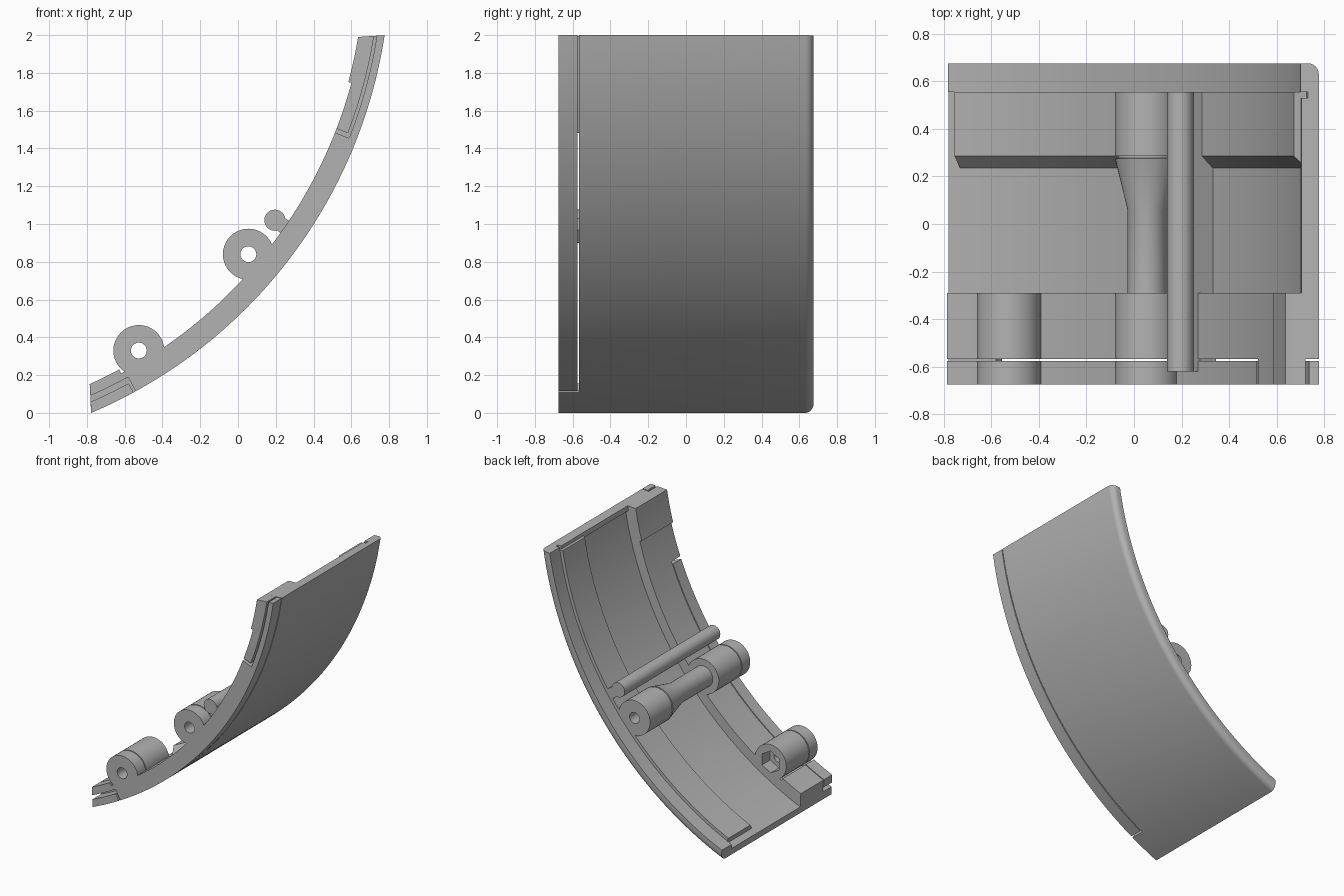
import bpy, bmesh, math

if "Cube" in bpy.data.objects:
    bpy.data.objects.remove(bpy.data.objects["Cube"])

# One plain grey material
grey = bpy.data.materials.new("plain grey")
grey.use_nodes = True
colour = (0.45, 0.45, 0.45, 1)
grey.diffuse_color = colour
grey.node_tree.nodes["Principled BSDF"].inputs["Base Color"].default_value = colour

# Curved shell: axis position, outer radius, end angles in degrees
CX, CZ, R = -1.794, 2.393, 2.6
LOW, HIGH = -67.0, -8.7
FRONT, BACK = -0.675, 0.675
SLIT_F, SLIT_B = -0.575, -0.567   # thin gap behind the front strip
STEP = -0.29                      # back edge of the thick front band
INNER = 2.48


def finish(name, bm):
    bmesh.ops.recalc_face_normals(bm, faces=bm.faces)
    mesh = bpy.data.meshes.new(name)
    bm.to_mesh(mesh)
    bm.free()
    obj = bpy.data.objects.new(name, mesh)
    bpy.context.collection.objects.link(obj)
    mesh.materials.append(grey)
    bpy.ops.object.select_all(action='DESELECT')
    obj.select_set(True)
    bpy.context.view_layer.objects.active = obj
    bpy.ops.object.shade_smooth_by_angle(angle=math.radians(30))
    return obj


def bridge(bm, rings, closed):
    pairs = list(zip(rings, rings[1:] + rings[:1])) if closed else zip(rings, rings[1:])
    for a, b in pairs:
        for i in range(len(a)):
            j = (i + 1) % len(a)
            bm.faces.new((a[i], a[j], b[j], b[i]))


def arc_solid(name, profile, start=LOW, end=HIGH):
    """Sweep a closed (radius, y) profile about the shell axis."""
    bm = bmesh.new()
    steps = max(2, int(abs(end - start)))
    rings = []
    for i in range(steps + 1):
        ring = []
        for r, y in profile:
            a0 = start + (8.7 * (R - r) if start == LOW else 0)
            a1 = end - (5.2 * (R - r) if end == HIGH else 0)
            a = math.radians(a0 + (a1 - a0) * i / steps)
            ring.append(bm.verts.new((CX + r * math.cos(a), y, CZ + r * math.sin(a))))
        rings.append(ring)
    bridge(bm, rings, False)
    bm.faces.new(rings[0])
    bm.faces.new(rings[-1])
    return finish(name, bm)


def slab(name, r0, r1, y0, y1, start=LOW, end=HIGH):
    return arc_solid(name, [(r0, y0), (r1, y0), (r1, y1), (r0, y1)], start, end)


def lathe(name, x, z, profile, sides=40):
    """Spin a closed (radius, y) profile about a y-parallel axis."""
    bm = bmesh.new()
    rings = []
    for i in range(sides):
        a = 2 * math.pi * i / sides
        rings.append([bm.verts.new((x + r * math.cos(a), y, z + r * math.sin(a)))
                      for r, y in profile])
    bridge(bm, rings, True)
    return finish(name, bm)


def tube(name, x, z, r0, r1, y0, y1):
    return lathe(name, x, z, [(r0, y0), (r1, y0), (r1, y1), (r0, y1)])


# Main shell with rounded outer back edge, thin middle and thick front band
fillet = 0.045
rounded = [(R - fillet + fillet * math.cos(t * math.pi / 12),
            BACK - fillet + fillet * math.sin(t * math.pi / 12)) for t in range(7)]
shell = arc_solid("shell", [(R, SLIT_B)] + rounded + [
    (2.525, BACK), (2.525, 0.555), (2.555, 0.555),
    (2.555, STEP), (INNER, STEP), (INNER, SLIT_B)])

# Raised band with a sloped front side, and the lip along the upper end
arc_solid("raised_band", [(2.56, 0.23), (2.56, 0.555), (2.5, 0.555), (2.5, 0.285)],
          LOW + 1.6, HIGH - 0.9)
slab("upper_end_lip", 2.53, 2.56, -0.54, 0.53, HIGH - 1.2, HIGH)

# Front strip with lap joints at both ends
slab("front_strip", INNER, R, FRONT, SLIT_F, -61.2, -21.5)
slab("upper_lap_outer", 2.56, R, FRONT, SLIT_F, -21.5, HIGH)
slab("upper_lap_inner", INNER, 2.545, FRONT, SLIT_B, -21, HIGH)
slab("lower_lap_inner", INNER, 2.515, FRONT, SLIT_F, LOW, -61.2)
slab("lower_lap_outer", 2.545, R, FRONT, SLIT_B, LOW, -61.5)

# Pads on the inside at both ends
slab("upper_pad", 2.463, 2.49, FRONT, STEP, -15.1, HIGH)
for part, y0, y1 in (("front", FRONT, SLIT_F), ("rear", SLIT_B, STEP)):
    slab("lower_pad_" + part, 2.457, 2.49, y0, y1, LOW, -61.7)

# Screw bosses, split by the thin gap
BOSS, HOLE = 0.135, 0.042
LX, LZ, UX, UZ = -0.525, 0.33, 0.055, 0.84
for name, x, z in (("lower_boss", LX, LZ), ("upper_boss", UX, UZ)):
    tube(name + "_front", x, z, HOLE, BOSS, FRONT, SLIT_F)
lower = tube("lower_boss_rear", LX, LZ, HOLE, BOSS, SLIT_B, STEP)
lathe("upper_boss_rear", UX, UZ, [
    (HOLE, SLIT_B), (BOSS, SLIT_B), (BOSS, STEP), (0.082, STEP), (0.082, 0.06),
    (BOSS, 0.275), (BOSS - 0.012, 0.278), (BOSS - 0.012, 0.285),
    (BOSS, 0.285), (BOSS, 0.555), (HOLE, 0.555)])

# Hexagonal nut pocket in the back of the lower boss
bpy.ops.mesh.primitive_cylinder_add(vertices=6, radius=0.085, depth=0.2,
                                    location=(LX, STEP, LZ),
                                    rotation=(math.pi / 2, 0, 0))
cutter = bpy.context.object
cutter.name = "nut_pocket_cutter"
cutter.data.materials.append(grey)
for obj in (lower, shell):
    mod = obj.modifiers.new("nut_pocket", 'BOOLEAN')
    mod.operation = 'DIFFERENCE'
    mod.solver = 'EXACT'
    mod.object = cutter
    bpy.context.view_layer.objects.active = obj
    bpy.ops.object.modifier_apply(modifier=mod.name)
bpy.data.objects.remove(cutter)

# Pin rod and the web that joins it to the shell
bpy.ops.mesh.primitive_cylinder_add(vertices=32, radius=0.056, depth=1.175,
                                    location=(0.195, -0.0325, 1.02),
                                    rotation=(math.pi / 2, 0, 0))
rod = bpy.context.object
rod.name = "pin_rod"
rod.data.materials.append(grey)
bpy.ops.object.shade_smooth_by_angle(angle=math.radians(30))
slab("rod_web", 2.417, 2.57, -0.62, 0.555, -35.5, -33.7)
